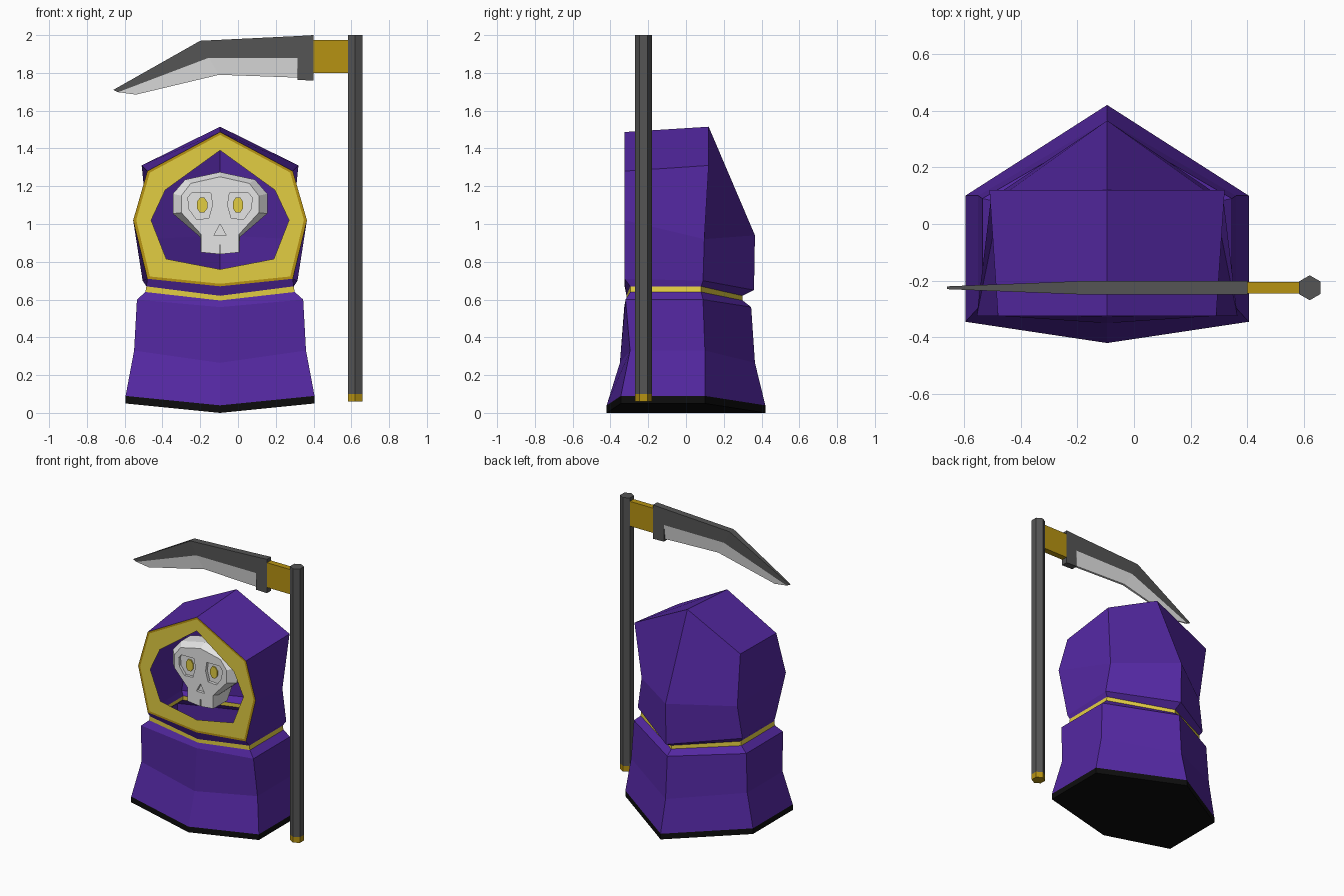
import bpy, bmesh, math
from mathutils import Vector

if "Cube" in bpy.data.objects:
    bpy.data.objects.remove(bpy.data.objects["Cube"], do_unlink=True)

CX = -0.095      # centre line of the robed figure
FRONT = -0.325   # plane of the hood opening


def material(name, rgb):
    m = bpy.data.materials.new(name)
    m.use_nodes = True
    m.diffuse_color = (*rgb, 1)
    bsdf = m.node_tree.nodes["Principled BSDF"]
    bsdf.inputs["Base Color"].default_value = (*rgb, 1)
    bsdf.inputs["Roughness"].default_value = 0.8
    return m


PURPLE = material("purple cloth", (0.088, 0.021, 0.36))
YELLOW = material("yellow trim", (0.76, 0.61, 0.055))
GOLD = material("dark gold", (0.47, 0.29, 0.006))
BLACK = material("black hem", (0.004, 0.004, 0.004))
BONE = material("pale bone", (0.78, 0.78, 0.78))
GREY = material("dark grey", (0.09, 0.09, 0.09))


def finish(name, bm, mats, x=0.0, mirror=False):
    bmesh.ops.recalc_face_normals(bm, faces=bm.faces)
    mesh = bpy.data.meshes.new(name)
    bm.to_mesh(mesh)
    bm.free()
    for m in mats:
        mesh.materials.append(m)
    ob = bpy.data.objects.new(name, mesh)
    bpy.context.collection.objects.link(ob)
    ob.location.x = x
    if mirror:
        ob.modifiers.new("Mirror", 'MIRROR').use_clip = True
    return ob


def strip(bm, a, b, mat=0):
    """Quads between two rows of vertices."""
    for i in range(len(a) - 1):
        f = bm.faces.new((a[i], a[i + 1], b[i + 1], b[i]))
        f.material_index = mat


def prism(bm, pts, y0, y1):
    """Extrude an x-z outline from y0 to y1."""
    a = [bm.verts.new((x, y0, z)) for x, z in pts]
    b = [bm.verts.new((x, y1, z)) for x, z in pts]
    bm.faces.new(a)
    bm.faces.new(b[::-1])
    strip(bm, a + a[:1], b + b[:1])


# Robe: half of a hexagonal loft, mirrored
# width, corner height, centre height, y of front / front corner / back corner / back
rings = [
    (0.50, 0.05, 0.00, -0.42, -0.345, 0.10, 0.42),
    (0.50, 0.09, 0.04, -0.42, -0.345, 0.10, 0.42),
    (0.455, 0.33, 0.265, -0.35, -0.296, 0.10, 0.365),
    (0.44, 0.60, 0.56, -0.327, -0.32, 0.09, 0.345),
    (0.395, 0.64, 0.595, -0.315, -0.295, 0.08, 0.30),
    (0.39, 0.67, 0.62, -0.315, -0.295, 0.08, 0.30),
]
bm = bmesh.new()
rows = []
for w, zc, zm, f, fc, bc, b in rings:
    rows.append([bm.verts.new(p) for p in
                 ((0, f, zm), (w, fc, zc), (w, bc, zc), (0, b, zm))])
bm.faces.new(rows[0]).material_index = 1
for i, mat in enumerate((1, 0, 0, 0, 2)):
    strip(bm, rows[i], rows[i + 1], mat)
waist = rows[-1]

# Hood: front outline, gold edge, yellow trim and open face
outline = [(0, 1.487), (0.385, 1.28), (0.46, 1.02), (0.385, 0.71), (0, 0.67)]
opening = [(0, 1.39), (0.29, 1.18), (0.365, 1.02), (0.285, 0.815), (0, 0.76)]
mid_z = 1.06
outer = [bm.verts.new((x, FRONT, z)) for x, z in outline]
edge = [bm.verts.new((x * 0.965, FRONT, mid_z + (z - mid_z) * 0.965)) for x, z in outline]
inner = [bm.verts.new((x, FRONT, z)) for x, z in opening]
strip(bm, outer, edge, 3)
strip(bm, edge, inner, 2)

# Hood: sides, back and tuck into the waist
top, shoulder, mid, low = [bm.verts.new(p) for p in (
    (0, 0.12, 1.515), (0.415, 0.12, 1.31), (0.375, 0.097, 0.92), (0.41, 0.09, 0.70))]
back_mid = bm.verts.new((0, 0.365, 0.94))
back_low = bm.verts.new((0, 0.36, 0.65))
strip(bm, outer[:4], [top, shoulder, mid, low])
bm.faces.new((top, shoulder, mid, back_mid))
bm.faces.new((back_mid, mid, low, back_low))
strip(bm, waist, [outer[4], outer[3], low, back_low])
finish("hooded_robe", bm, (PURPLE, BLACK, YELLOW, GOLD), CX, True)

# Skull: half loft from face to back of head, mirrored
FACE = -0.285
face = [(0, 1.25), (0.155, 1.215), (0.205, 1.15), (0.205, 1.06), (0.10, 0.945), (0.10, 0.85), (0, 0.84)]
head = [(0, 1.275), (0.185, 1.235), (0.25, 1.16), (0.25, 1.055), (0.105, 0.93), (0.102, 0.85), (0, 0.84)]
bm = bmesh.new()
loops = []
for pts, y, s in ((face, FACE, 1), (head, -0.235, 1), (head, -0.13, 1), (head, -0.04, 0.75)):
    loops.append([bm.verts.new((x * s, y, 1.08 + (z - 1.08) * s)) for x, z in pts])
bm.faces.new(loops[0])
bm.faces.new(loops[-1])
for a, b in zip(loops, loops[1:]):
    strip(bm, a, b)
skull = finish("skull", bm, (BONE,), CX, True)

# Recessed sockets, nose and tooth line
socket = [(0.04, 1.10), (0.05, 1.165), (0.15, 1.165), (0.17, 1.14), (0.165, 1.08), (0.125, 1.025), (0.06, 1.03)]
nose = [(0, 1.00), (0.032, 0.94), (-0.032, 0.94)]
tooth = [(-0.003, 0.80), (0.003, 0.80), (0.003, 0.89), (-0.003, 0.89)]
bm = bmesh.new()
for pts in (socket, [(-x, z) for x, z in socket], nose, tooth):
    prism(bm, pts, FACE - 0.03, FACE + 0.02)
cutter = finish("skull_cutter", bm, (BONE,), CX)
cutter.hide_render = True
cutter.hide_viewport = True
cut = skull.modifiers.new("Hollows", 'BOOLEAN')
cut.operation = 'DIFFERENCE'
cut.solver = 'EXACT'
cut.object = cutter

# Eyes
bm = bmesh.new()
for side in (-1, 1):
    ring = [math.tau * i / 8 + math.pi / 8 for i in range(8)]
    prism(bm, [(side * 0.095 + 0.03 * math.cos(a), 1.10 + 0.043 * math.sin(a)) for a in ring],
          FACE + 0.012, FACE + 0.021)
finish("eyes", bm, (YELLOW,), CX)

# Scythe pole and its foot
POLE = Vector((0.62, -0.225, 0))


def hex_rod(name, z0, z1, r, mat):
    bm = bmesh.new()
    bmesh.ops.create_cone(bm, cap_ends=True, segments=6, radius1=r, radius2=r, depth=z1 - z0)
    ob = finish(name, bm, (mat,))
    ob.location = POLE + Vector((0, 0, (z0 + z1) / 2))


hex_rod("scythe_pole", 0.10, 2.0, 0.044, GREY)
hex_rod("scythe_foot", 0.06, 0.10, 0.044, GOLD)

# Scythe collar
bm = bmesh.new()
prism(bm, [(0.39, 1.80), (0.60, 1.80), (0.60, 1.975), (0.39, 1.975)], -0.021, 0.021)
finish("scythe_collar", bm, (GOLD,)).location.y = POLE.y


# Scythe blade: columns of (x, z, half thickness)
def blade(name, upper, lower, mat):
    bm = bmesh.new()
    sides = []
    for s in (-1, 1):
        sides.append([[bm.verts.new((x, s * t, z)) for x, z, t in row] for row in (upper, lower)])
    (ua, la), (ub, lb) = sides
    for a, b in ((ua, la), (ub, lb), (ua, ub), (la, lb)):
        strip(bm, a, b)
    for i in (0, -1):
        bm.faces.new((ua[i], la[i], lb[i], ub[i]))
    finish(name, bm, (mat,)).location.y = POLE.y


T = 0.023
blade("blade_spine",
      [(0.315, 1.995, T), (-0.20, 1.97, T), (-0.66, 1.71, 0.005)],
      [(0.315, 1.88, T), (-0.155, 1.88, T), (-0.635, 1.698, 0.005)], GREY)
blade("blade_socket",
      [(0.40, 2.0, T), (0.315, 1.995, T)],
      [(0.40, 1.76, T), (0.315, 1.762, T)], GREY)
blade("blade_edge",
      [(0.315, 1.88, T), (-0.155, 1.88, T), (-0.635, 1.698, 0.005)],
      [(0.315, 1.775, 0.008), (-0.10, 1.79, 0.008), (-0.54, 1.685, 0.004)], BONE)
